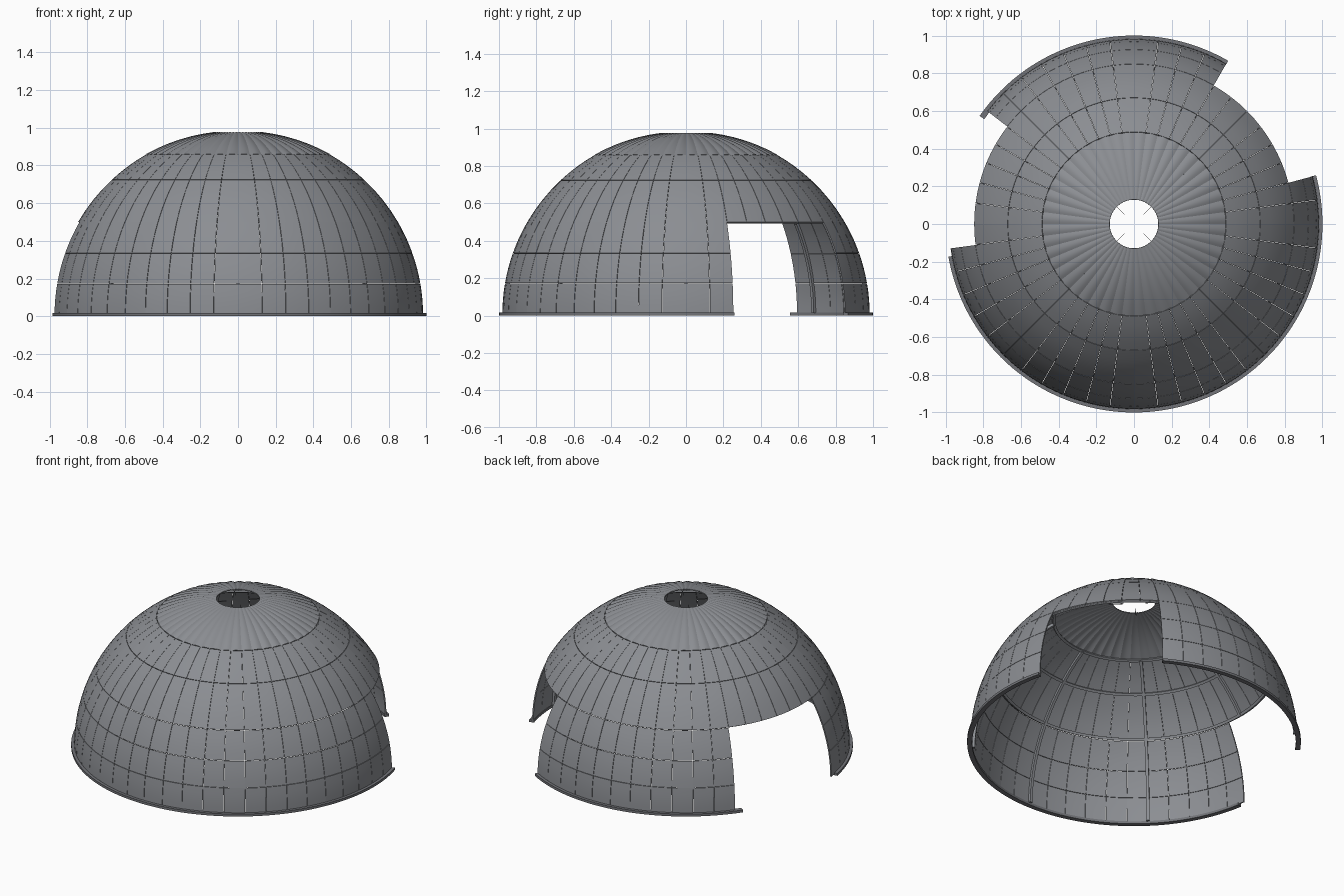
import bpy, bmesh
from math import sin, cos, radians, pi

if "Cube" in bpy.data.objects:
    bpy.data.objects.remove(bpy.data.objects["Cube"])

R, Z0, STEP = 0.982, 0.006, 7.5     # shell radius, sphere centre height, panel width in degrees
GAP = 0.07                          # half seam between panels in degrees


def material(name, rgb):
    m = bpy.data.materials.new(name)
    m.diffuse_color = (*rgb, 1)
    m.use_nodes = True
    m.node_tree.nodes["Principled BSDF"].inputs["Base Color"].default_value = m.diffuse_color
    return m


GREY = material("panel grey", (0.26, 0.27, 0.29))
DARK = material("frame grey", (0.17, 0.175, 0.19))


def ball(az, lat, r=R):
    a, l = radians(az), radians(lat)
    return (r * cos(l) * cos(a), r * cos(l) * sin(a), Z0 + r * sin(l))


def finish(name, bm, mat, smooth=True):
    bmesh.ops.recalc_face_normals(bm, faces=bm.faces)
    me = bpy.data.meshes.new(name)
    bm.to_mesh(me)
    bm.free()
    me.materials.append(mat)
    ob = bpy.data.objects.new(name, me)
    bpy.context.collection.objects.link(ob)
    if smooth:
        bpy.ops.object.select_all(action='DESELECT')
        bpy.context.view_layer.objects.active = ob
        ob.select_set(True)
        bpy.ops.object.shade_smooth_by_angle(angle=radians(30))
    return ob


def slab(bm, nu, nv, point):
    """Closed curved plate; point(u, v, side) gives its outer (0) and inner (1) skin."""
    g = [[[bm.verts.new(point(i / nu, j / nv, s)) for j in range(nv + 1)]
          for i in range(nu + 1)] for s in (0, 1)]
    for i in range(nu):
        for j in range(nv):
            for s in (0, 1):
                q = [g[s][i][j], g[s][i + 1][j], g[s][i + 1][j + 1], g[s][i][j + 1]]
                bm.faces.new(q if s == 0 else q[::-1])
    for i in range(nu):
        for j in (0, nv):
            bm.faces.new([g[0][i][j], g[0][i + 1][j], g[1][i + 1][j], g[1][i][j]])
    for j in range(nv):
        for i in (0, nu):
            bm.faces.new([g[0][i][j], g[0][i][j + 1], g[1][i][j + 1], g[1][i][j]])


def sweep_bar(bm, points):
    """Bar through a list of four-cornered sections."""
    rows = [[bm.verts.new(p) for p in sec] for sec in points]
    for a, b in zip(rows, rows[1:]):
        for k in range(4):
            bm.faces.new([a[k], a[(k + 1) % 4], b[(k + 1) % 4], b[k]])
    bm.faces.new(rows[0])
    bm.faces.new(rows[-1][::-1])


def is_open(az):
    az %= 360
    return 15 < az < 60 or 142.5 < az < 187.5


# Shell panels: rows between latitudes, leaving two doorways in the lower rows
def panel_row(name, lat0, lat1, doors):
    bm = bmesh.new()
    for k in range(48):
        a0 = k * STEP
        if doors and is_open(a0 + STEP / 2):
            continue

        def pt(u, v, s, a0=a0):
            return ball(a0 + GAP + u * (STEP - 2 * GAP),
                        lat0 + GAP + v * (lat1 - lat0 - 2 * GAP), R - 0.008 * s)
        slab(bm, 2, 4, pt)
    finish(name, bm, GREY)


lats = [0, 9.8, 19.5, 30.2, 47, 60.2]
names = ["wall_panels_low", "wall_panels_mid", "wall_panels_high",
         "dome_panels_low", "dome_panels_high"]
for n, a, b in zip(names, lats, lats[1:]):
    panel_row(n, a, b, b < 31)


# Fluted cap with a round opening
bm = bmesh.new()
for k in range(48):
    def flute(u, v, s, k=k):
        lat = 60.3 + v * 22.1
        bulge = 0.16 * cos(radians(lat)) / 12 * sin(pi * u)
        return ball((k + u) * STEP, lat, R - 0.004 + bulge - 0.006 * s)
    slab(bm, 6, 6, flute)
bmesh.ops.remove_doubles(bm, verts=bm.verts, dist=0.00001)
bmesh.ops.delete(bm, geom=[f for f in bm.faces if not f.is_valid], context='FACES')
finish("fluted_cap", bm, GREY)

# Base rail under each stretch of wall
bm = bmesh.new()
for a0, a1 in ((60, 145), (190, 375)):
    n = round((a1 - a0) / 2.5)
    secs = []
    for i in range(n + 1):
        a = radians(a0 + (a1 - a0) * i / n)
        secs.append([(r * cos(a), r * sin(a), z)
                     for r, z in ((0.97, 0), (1, 0), (1, 0.016), (0.97, 0.016))])
    sweep_bar(bm, secs)
finish("base_rail", bm, DARK)

# Upright ribs inside the shell, starting above the doorways where needed
bm = bmesh.new()
for az in range(0, 360, 45):
    start = 30.2 if is_open(az) else 0.5
    secs = []
    for i in range(21):
        lat = start + (60.2 - start) * i / 20
        sec = []
        for r, w in ((R - 0.009, -1), (R - 0.009, 1), (R - 0.025, 1), (R - 0.025, -1)):
            x, y, z = ball(az, lat, r)
            a = radians(az)
            sec.append((x - sin(a) * w * 0.009, y + cos(a) * w * 0.009, z))
        secs.append(sec)
    sweep_bar(bm, secs)
finish("inner_ribs", bm, GREY)

# Hoops inside the shell
bm = bmesh.new()
for lat in (30.8, 47, 60.2):
    secs = [[ball(i * 3.75, lat + d, r) for d, r in
             ((-0.5, R - 0.009), (0.5, R - 0.009), (0.5, R - 0.02), (-0.5, R - 0.02))]
            for i in range(97)]
    sweep_bar(bm, secs)
finish("inner_hoops", bm, GREY)

# Short thin spokes at the crown opening
bm = bmesh.new()
for az in (45, 135, 225, 315):
    a = radians(az)
    sweep_bar(bm, [[(r * cos(a) - w * sin(a), r * sin(a) + w * cos(a), z)
                    for w, z in ((-.0015, .962), (.0015, .962), (.0015, .968), (-.0015, .968))]
                   for r in (0.07, 0.15)])
finish("crown_spokes", bm, DARK, False)
